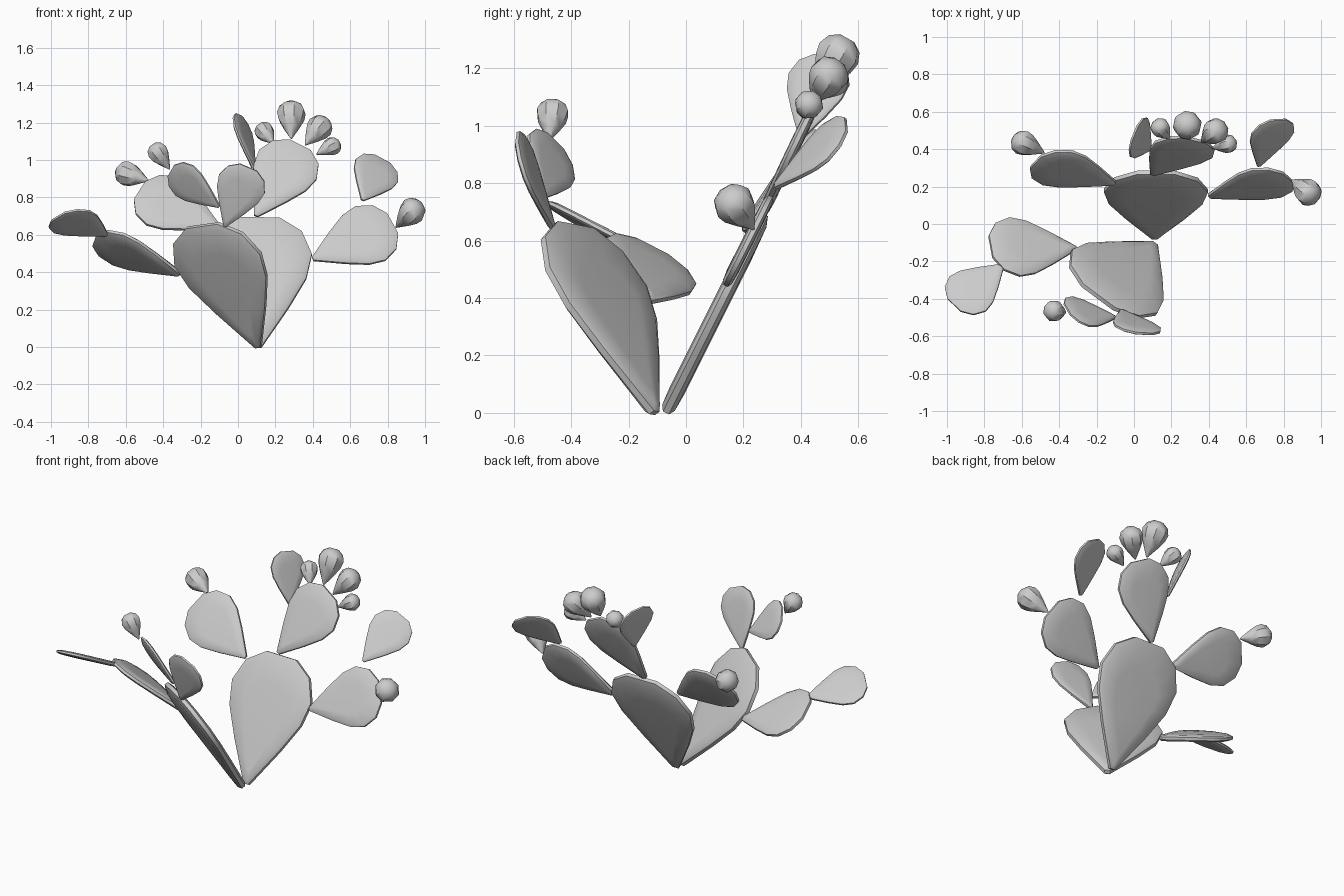
import bpy, bmesh, math
from mathutils import Vector

if "Cube" in bpy.data.objects:
    bpy.data.objects.remove(bpy.data.objects["Cube"])

# Teardrop half outline: (distance along, half width), for unit length
PROFILE = [(0, .02), (.3, .2), (.52, .315), (.7, .35), (.87, .28), (.97, .13)]


def finish(bm, name, angle):
    bmesh.ops.recalc_face_normals(bm, faces=bm.faces)
    me = bpy.data.meshes.new(name)
    bm.to_mesh(me)
    bm.free()
    ob = bpy.data.objects.new(name, me)
    bpy.context.collection.objects.link(ob)
    bpy.ops.object.select_all(action='DESELECT')
    ob.select_set(True)
    bpy.context.view_layer.objects.active = ob
    bpy.ops.object.shade_smooth_by_angle(angle=math.radians(angle))


def frame(base, tip, normal):
    b = Vector(base)
    a = Vector(tip) - b
    length = a.length
    a.normalize()
    w = a.cross(Vector(normal)).normalized()
    return b, a, w, w.cross(a), length


def skin(bm, loops):
    for p, q in zip(loops, loops[1:]):
        for i in range(len(p)):
            j = (i + 1) % len(p)
            bm.faces.new((p[i], p[j], q[j], q[i]))
    bm.faces.new(loops[0])
    bm.faces.new(loops[-1])


def pad(name, base, tip, normal, width=.7, thick=.08):
    """Flat teardrop slab with a rounded rim and slightly domed faces."""
    b, a, w, n, length = frame(base, tip, normal)
    k = width / .7
    outline = [(s, h * k) for s, h in PROFILE] + [(s, -h * k) for s, h in reversed(PROFILE)]
    t = thick / 2
    rings = [(.55, -t), (.9, -t * .85), (1, -t * .4), (1, t * .4), (.9, t * .85), (.55, t)]
    bm = bmesh.new()
    loops = []
    for scale, d in rings:
        loop = []
        for s, h in outline:
            # inset towards the wide part, keeping the base blunt
            s2 = .5 + (s - .5) * (scale if s > .5 else (1 + scale) / 2)
            loop.append(bm.verts.new(b + length * (a * s2 + w * h * scale + n * d)))
        loops.append(loop)
    skin(bm, loops)
    finish(bm, name, 40)


def bud(name, base, tip, sides=8):
    """Round teardrop fruit."""
    b, a, w, n, length = frame(base, tip, (.2, -.9, .35))
    bm = bmesh.new()
    loops = []
    for s, r in PROFILE:
        loops.append([bm.verts.new(b + length * (a * s + r * (
            w * math.cos(2 * math.pi * i / sides) + n * math.sin(2 * math.pi * i / sides))))
            for i in range(sides)])
    skin(bm, loops)
    finish(bm, name, 40)


BACK = (0, -.9, .45)      # facing of the rear branch
FRONT = (.46, .72, .52)   # facing of the front branch

# Rear branch
pad("rear_main_pad", (.11, -.07, 0), (.12, .285, .71), BACK, .7, .072)
pad("rear_left_pad", (-.1, .22, .64), (-.54, .335, .84), (0, -.82, .56))
pad("rear_right_pad", (.4, .15, .47), (.84, .25, .665), BACK, .73)
pad("rear_top_pad", (.095, .27, .70), (.34, .455, 1.09), BACK, .71)
pad("rear_right_upper_pad", (.665, .31, .785), (.775, .565, 1.01), (.38, -.68, .63), .72)
pad("rear_top_upper_pad", (.085, .40, .955), (0, .49, 1.25), (.87, -.3, .36), .72)

# Front branch
pad("front_main_pad", (.11, -.11, 0), (-.2, -.4, .67), FRONT, .72, .072)
pad("front_left_pad", (-.31, -.13, .39), (-.78, -.12, .58), (.37, .48, .8), .7)
pad("front_left_outer_pad", (-.70, -.22, .60), (-.97, -.44, .70), (-.07, .47, .88), .8)
pad("front_top_pad", (-.07, -.465, .645), (.06, -.59, .97), (.17, .94, .27), .71)
pad("front_top_left_pad", (-.1, -.5, .75), (-.365, -.455, .95), (.49, .74, .45), .72)

# Buds on the pad rims
buds = [((-.365, -.475, .95), (-.46, -.46, 1.085)),
        ((-.48, .38, .89), (-.65, .46, .945)),
        ((.845, .235, .64), (.975, .135, .77)),
        ((.19, .455, 1.09), (.115, .545, 1.185)),
        ((.285, .455, 1.115), (.285, .565, 1.31)),
        ((.36, .44, 1.08), (.475, .525, 1.22)),
        ((.42, .405, 1.03), (.545, .44, 1.095))]
for i, (p, q) in enumerate(buds):
    bud(f"bud_{i + 1}", p, q)
